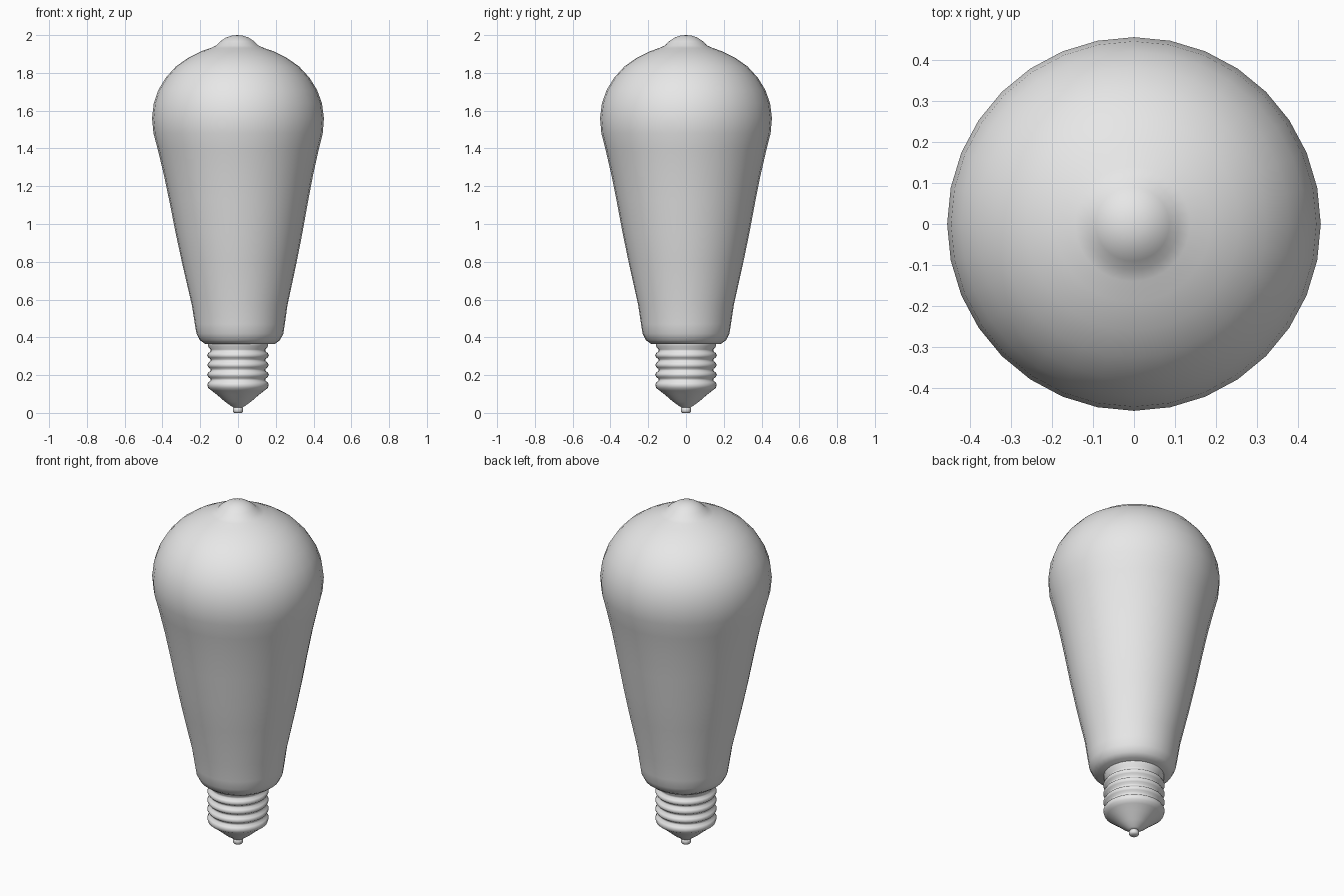
import bpy, bmesh, math

cube = bpy.data.objects.get("Cube")
if cube:
    bpy.data.objects.remove(cube, do_unlink=True)

grey = bpy.data.materials.new("light grey")
grey.use_nodes = True
grey.diffuse_color = (0.8, 0.8, 0.8, 1)
grey.node_tree.nodes["Principled BSDF"].inputs["Base Color"].default_value = (0.8, 0.8, 0.8, 1)


def lathe(name, profile, sides=32, lean=0.0):
    """Revolve (radius, height) points about z; lean shifts the lower rings along x."""
    bm = bmesh.new()
    verts = [bm.verts.new((r, 0, z)) for r, z in profile]
    edges = [bm.edges.new(pair) for pair in zip(verts, verts[1:])]
    bmesh.ops.spin(bm, geom=verts + edges, cent=(0, 0, 0), axis=(0, 0, 1),
                   angle=math.tau, steps=sides, use_duplicate=False)
    bmesh.ops.remove_doubles(bm, verts=bm.verts, dist=0.0005)
    bmesh.ops.recalc_face_normals(bm, faces=bm.faces)
    for v in bm.verts:
        v.co.x += lean * (1.55 - v.co.z)
    mesh = bpy.data.meshes.new(name)
    bm.to_mesh(mesh)
    bm.free()
    mesh.materials.append(grey)
    obj = bpy.data.objects.new(name, mesh)
    bpy.context.collection.objects.link(obj)
    bpy.ops.object.select_all(action="DESELECT")
    obj.select_set(True)
    bpy.context.view_layer.objects.active = obj
    bpy.ops.object.shade_smooth_by_angle(angle=math.radians(55))
    return obj


# Glass envelope, from the flat underside up to the sealed tip
lathe("glass_bulb", [
    (0, 0.365), (0.185, 0.365), (0.212, 0.385), (0.23, 0.42), (0.238, 0.47),
    (0.253, 0.57), (0.302, 0.79), (0.335, 0.95), (0.367, 1.12), (0.395, 1.26),
    (0.425, 1.39), (0.448, 1.48), (0.455, 1.56), (0.445, 1.64), (0.42, 1.71),
    (0.38, 1.775), (0.325, 1.835), (0.26, 1.88), (0.19, 1.915), (0.14, 1.932),
    (0.112, 1.945), (0.09, 1.967), (0.06, 1.987), (0.03, 1.997), (0, 2.0),
], lean=0.009)

# Threaded cap: evenly spaced rounded ridges
threads = [(0, 0.375), (0.16, 0.37), (0.16, 0.353)]
for i in range(4):
    z = 0.305 - 0.0517 * i
    threads += [(0.145, z + 0.031), (0.145, z + 0.021), (0.157, z + 0.012),
                (0.163, z), (0.157, z - 0.012), (0.145, z - 0.021)]
threads = threads[:-2]

# Tapered insulator closing the cap
cone = [(0.158, 0.132), (0.14, 0.118), (0.11, 0.095), (0.07, 0.06),
        (0.035, 0.035), (0.022, 0.028), (0, 0.028)]
lathe("screw_cap", threads + cone)

# Contact button at the very bottom
lathe("contact_button", [(0, 0.035), (0.022, 0.03), (0.027, 0.022),
                         (0.027, 0.008), (0.02, 0), (0, 0)], sides=16)
